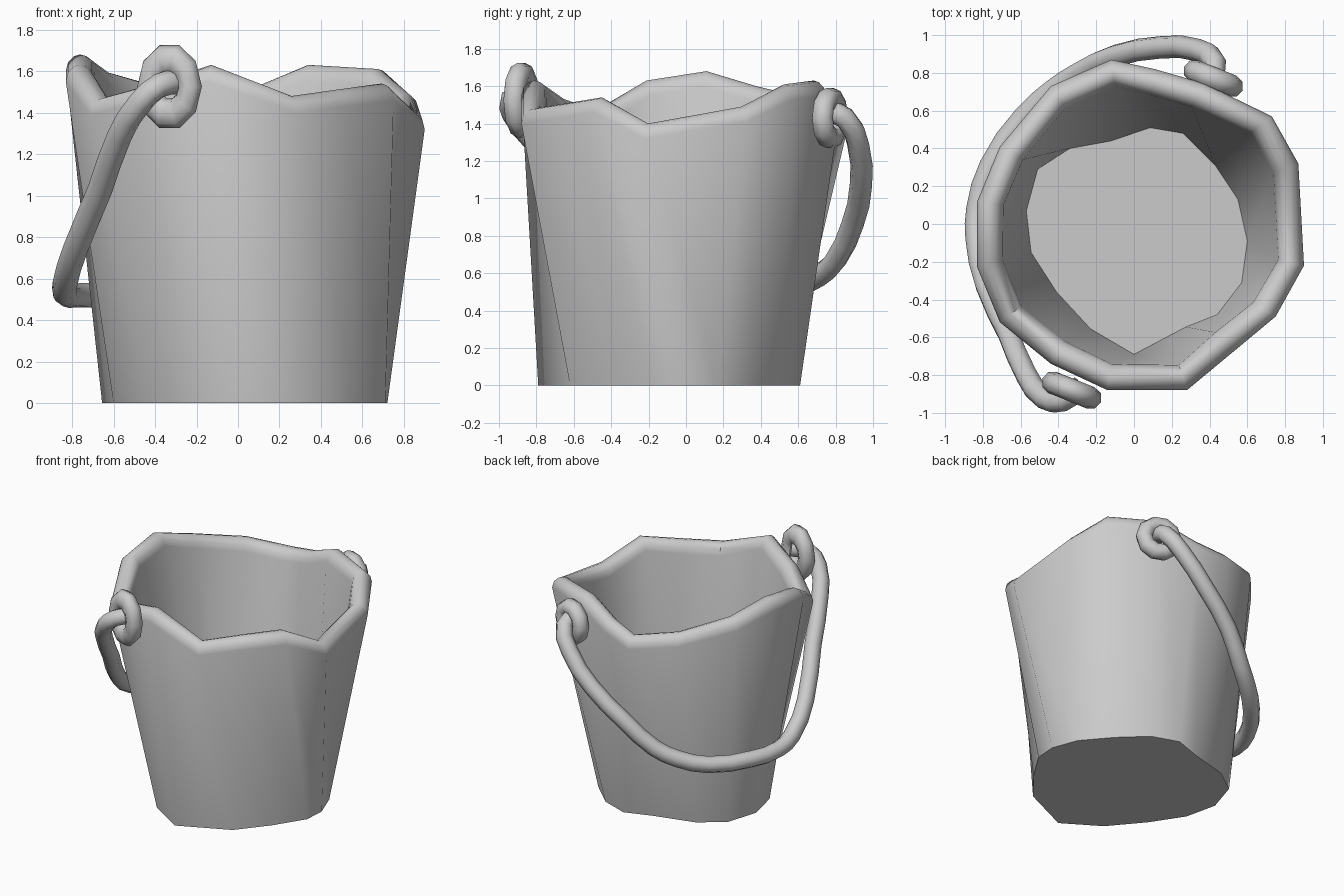
import bpy, bmesh, math
from mathutils import Vector

if "Cube" in bpy.data.objects:
    bpy.data.objects.remove(bpy.data.objects["Cube"])

# Wonky bucket outline, per stave: rim x, y, z / floor x, y / underside x, y
STAVES = [
    (-.12, .87, 1.48, -.12, .44, -.10, .54), (.11, .82, 1.53, .085, .51, .10, .61),
    (.37, .745, 1.63, .26, .48, .30, .54), (.73, .57, 1.61, .43, .31, .48, .37),
    (.87, .32, 1.49, .55, .13, .65, .17), (.90, -.22, 1.40, .60, -.09, .72, -.02),
    (.75, -.49, 1.54, .57, -.31, .71, -.18), (.515, -.685, 1.51, .44, -.48, .57, -.40),
    (.28, -.88, 1.48, .275, -.545, .39, -.62), (-.14, -.88, 1.63, 0, -.69, .02, -.79),
    (-.44, -.74, 1.54, -.23, -.555, -.25, -.62), (-.71, -.52, 1.47, -.41, -.36, -.45, -.38),
    (-.83, -.23, 1.63, -.545, -.15, -.60, -.15), (-.83, .12, 1.68, -.57, .07, -.655, .09),
    (-.71, .41, 1.60, -.51, .29, -.58, .33), (-.44, .73, 1.53, -.34, .40, -.40, .46)]


def grow(x, y, d):
    """Move a plan point outward from the axis by d."""
    p = Vector((x, y))
    return p + p.normalized() * d


def smooth(ob, angle):
    bpy.ops.object.select_all(action='DESELECT')
    bpy.context.view_layer.objects.active = ob
    ob.select_set(True)
    bpy.ops.object.shade_smooth_by_angle(angle=math.radians(angle))


# Bucket: underside, outer wall, rounded rim, inner wall and floor
bm = bmesh.new()
loops = [[bm.verts.new((s[5], s[6], 0)) for s in STAVES]]
for inset, drop in [(0, .08), (.012, .035), (.04, .008), (.07, 0),
                    (.10, .008), (.128, .035), (.14, .08)]:
    loops.append([bm.verts.new((*grow(s[0], s[1], -inset), s[2] - drop))
                  for s in STAVES])
loops.append([bm.verts.new((s[3], s[4], .1)) for s in STAVES])
n = len(STAVES)
for a, b in zip(loops, loops[1:]):
    for i in range(n):
        j = (i + 1) % n
        bm.faces.new((a[i], a[j], b[j], b[i]))
bm.faces.new(loops[0])
bm.faces.new(loops[-1])
bmesh.ops.recalc_face_normals(bm, faces=bm.faces)
mesh = bpy.data.meshes.new("bucket")
bm.to_mesh(mesh)
bm.free()
bucket = bpy.data.objects.new("bucket", mesh)
bpy.context.collection.objects.link(bucket)
smooth(bucket, 45)

# Handle rings lying against the wall
for name, loc, stretch in [("front_ring", (-.33, -.88, 1.525), 1.25),
                           ("back_ring", (.42, .77, 1.43), 1.0)]:
    bpy.ops.mesh.primitive_torus_add(
        major_segments=10, minor_segments=8, major_radius=.108, minor_radius=.06,
        location=loc, rotation=(math.pi / 2, 0, math.radians(-22)))
    ring = bpy.context.object
    ring.name = name
    ring.scale = (1, stretch, 1)
    smooth(ring, 60)

# Drooping handle swept along a smooth path
PATH = [(-.28, -.86, 1.55), (-.38, -.935, 1.53), (-.47, -.925, 1.45),
        (-.57, -.80, 1.29), (-.665, -.58, 1.03), (-.785, -.32, .74),
        (-.835, -.08, .57), (-.83, .08, .525), (-.76, .31, .52),
        (-.58, .57, .53), (-.42, .715, .59), (-.29, .80, .67),
        (-.10, .89, .86), (.14, .935, 1.07), (.34, .92, 1.29),
        (.43, .85, 1.43), (.41, .76, 1.47)]
curve = bpy.data.curves.new("handle", 'CURVE')
curve.dimensions = '3D'
curve.bevel_depth = .06
curve.bevel_resolution = 2
curve.resolution_u = 2
curve.use_fill_caps = True
spline = curve.splines.new('BEZIER')
spline.bezier_points.add(len(PATH) - 1)
for point, co in zip(spline.bezier_points, PATH):
    point.co = co
    point.handle_left_type = point.handle_right_type = 'AUTO'
handle = bpy.data.objects.new("handle", curve)
bpy.context.collection.objects.link(handle)
